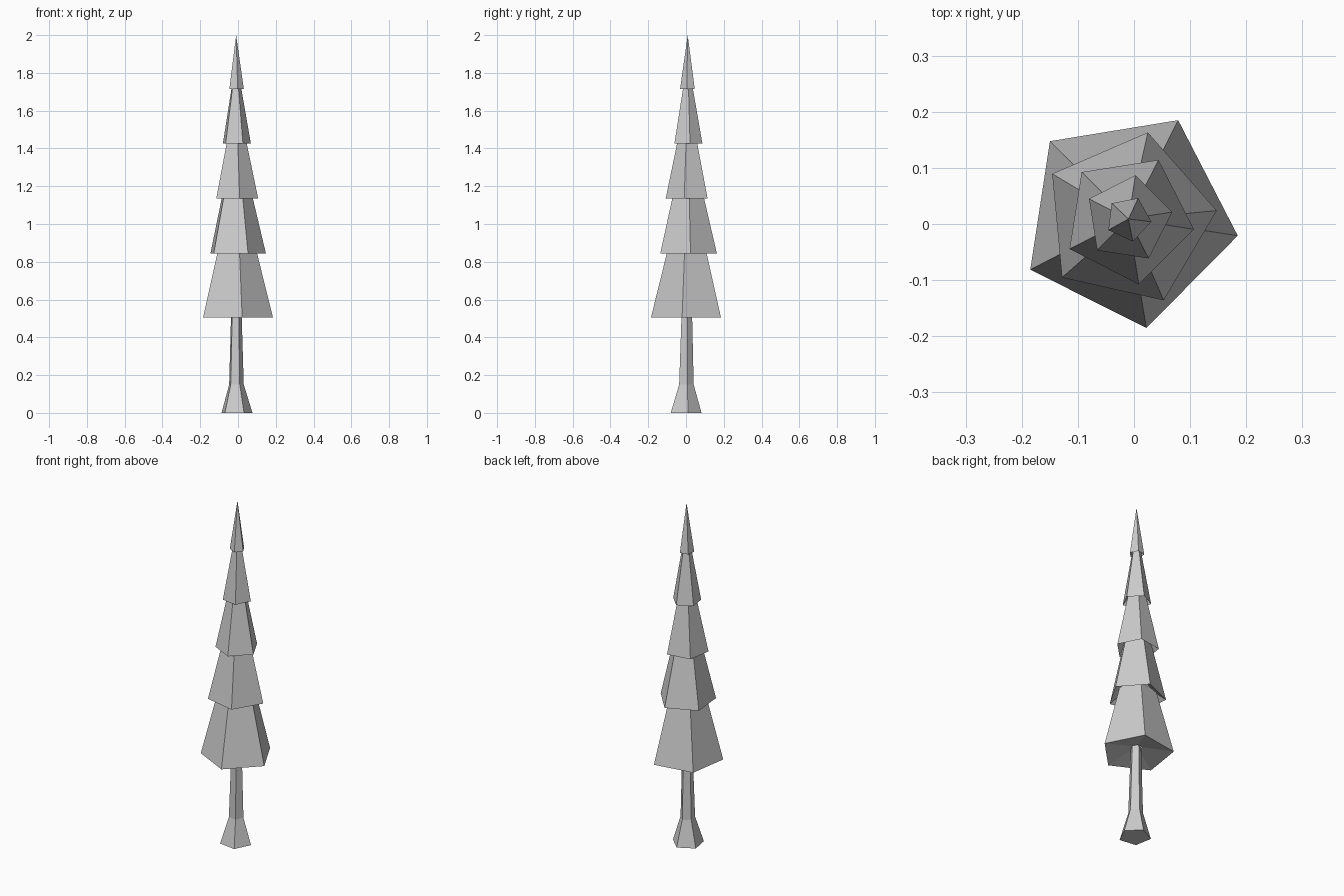
import bpy
import math

if "Cube" in bpy.data.objects:
    bpy.data.objects.remove(bpy.data.objects["Cube"])

SIDES = 5
CX, CY = -0.0098, 0.009


def stack(name, rings, angle, cap_start=False, apex=None):
    """Flat-faced pentagonal skin over rings given as (x, y, z, radius)."""
    verts, faces = [], []
    for x, y, z, r in rings:
        for i in range(SIDES):
            a = math.radians(angle + i * 360 / SIDES)
            verts.append((x + r * math.cos(a), y + r * math.sin(a), z))
    for k in range(len(rings) - 1):
        for i in range(SIDES):
            j = (i + 1) % SIDES
            b = k * SIDES
            faces.append((b + i, b + j, b + SIDES + j, b + SIDES + i))
    if cap_start:
        faces.append(tuple(reversed(range(SIDES))))
    if apex:
        verts.append(apex)
        b = (len(rings) - 1) * SIDES
        for i in range(SIDES):
            faces.append((b + i, b + (i + 1) % SIDES, len(verts) - 1))
    mesh = bpy.data.meshes.new(name)
    mesh.from_pydata(verts, [], faces)
    mesh.update()
    ob = bpy.data.objects.new(name, mesh)
    bpy.context.collection.objects.link(ob)
    return ob


# Trunk with flared foot
stack("trunk", [(-0.009, -0.004, 0.0, 0.087),
                (-0.010, 0.0, 0.15, 0.041),
                (-0.010, 0.003, 0.545, 0.029)], 82, cap_start=True)

# Foliage tiers: rim height, rim radius, radius at next rim, rotation
tiers = [
    (0.505, 0.197, 0.112, 63.3),
    (0.845, 0.158, 0.089, 77.4),
    (1.135, 0.118, 0.057, 63.0),
    (1.425, 0.079, 0.028, 81.0),
    (1.715, 0.041, 0.0, 65.0),
]
inner = 0.029
for n, (z, r, top, angle) in enumerate(tiers):
    # recessed underside, then rim
    rings = [(CX, CY, z + 0.035, min(inner, r * 0.8)), (CX, CY, z, r)]
    if n == len(tiers) - 1:
        stack("foliage_tip", rings, angle, apex=(CX, CY, 2.0))
    else:
        rise = tiers[n + 1][0] - z
        over = 0.035
        end = max(top - (r - top) / rise * over, 0.01)
        rings.append((CX, CY, z + rise + over, end))
        stack(f"foliage_tier_{n + 1}", rings, angle)
        inner = end
